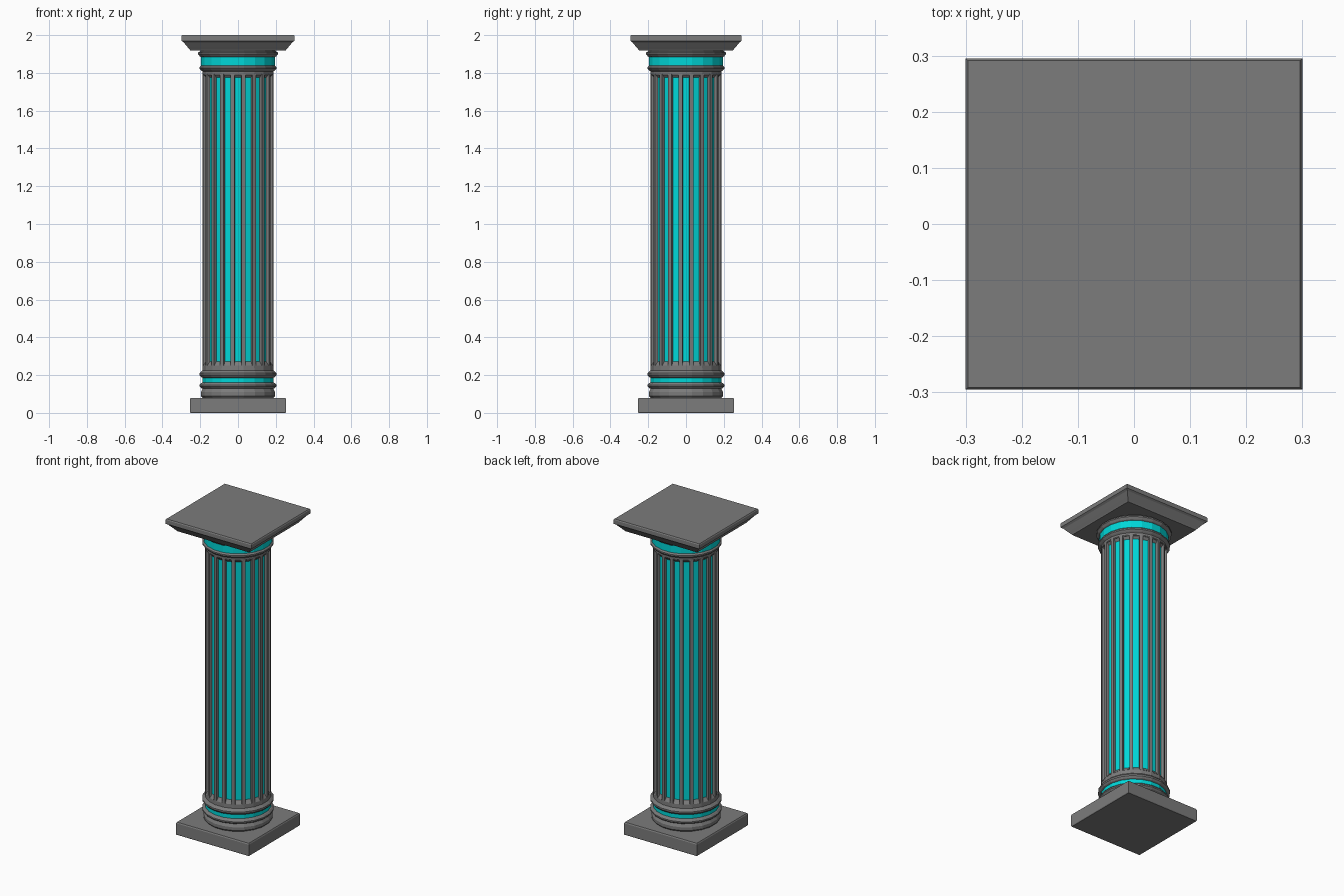
import bpy, bmesh, math

if "Cube" in bpy.data.objects:
    bpy.data.objects.remove(bpy.data.objects["Cube"])

SIDES = 20
PITCH = 2 * math.pi / SIDES


def material(name, rgb):
    m = bpy.data.materials.new(name)
    m.diffuse_color = (*rgb, 1.0)
    m.use_nodes = True
    m.node_tree.nodes["Principled BSDF"].inputs["Base Color"].default_value = m.diffuse_color
    return m


STONE = material("grey stone", (0.20, 0.20, 0.20))
CYAN = material("cyan inlay", (0.0, 0.68, 0.69))


def loft(name, rings, paint=None):
    """Skin a stack of point rings, cap both ends; paint(row, column) gives the material index."""
    bm = bmesh.new()
    rows = [[bm.verts.new(p) for p in ring] for ring in rings]
    n = len(rows[0])
    for r in range(len(rows) - 1):
        for c in range(n):
            d = (c + 1) % n
            f = bm.faces.new((rows[r][c], rows[r][d], rows[r + 1][d], rows[r + 1][c]))
            f.material_index = paint(r, c) if paint else 0
    bm.faces.new(rows[0][::-1])
    bm.faces.new(rows[-1])
    bmesh.ops.recalc_face_normals(bm, faces=bm.faces)
    me = bpy.data.meshes.new(name)
    bm.to_mesh(me)
    bm.free()
    me.materials.append(STONE)
    me.materials.append(CYAN)
    ob = bpy.data.objects.new(name, me)
    bpy.context.collection.objects.link(ob)
    return ob


def turned(name, profile, cyan_row):
    rings = [[(r * math.cos((i + .5) * PITCH), r * math.sin((i + .5) * PITCH), z)
              for i in range(SIDES)] for r, z in profile]
    return loft(name, rings, lambda row, col: int(row == cyan_row))


def square(name, profile):
    rings = [[(x, -y, z), (x, y, z), (-x, y, z), (-x, -y, z)] for x, y, z in profile]
    return loft(name, rings)


# Square foot slab
square("plinth", [(.252, .252, 0), (.255, .255, .005), (.255, .255, .073), (.251, .251, .08)])

# Moulded base with an inlaid band
turned("base_mouldings", [
    (.188, .078), (.199, .09), (.199, .11), (.189, .128), (.198, .132), (.206, .14),
    (.206, .148), (.197, .158), (.190, .161), (.190, .186), (.198, .19), (.206, .2),
    (.206, .21), (.196, .22), (.190, .225), (.189, .252)], 8)

# Fluted shaft: each pitch has a ridge and a recessed inlaid floor, sloping out at both ends
R_RIDGE, R_FLOOR = .189, .173


def shaft_ring(z, floor):
    pts = []
    for i in range(SIDES):
        a = i * PITCH
        for off, r in ((-.33, R_RIDGE), (-.31, floor), (.31, floor), (.33, R_RIDGE)):
            t = a + off * PITCH
            pts.append((r * math.cos(t), r * math.sin(t), z))
    return pts


loft("fluted_shaft",
     [shaft_ring(.25, R_RIDGE), shaft_ring(.272, R_FLOOR),
      shaft_ring(1.775, R_FLOOR), shaft_ring(1.795, R_RIDGE)],
     lambda row, col: int(row == 1 and col % 4 == 1))

# Neck mouldings with an inlaid band
turned("neck_mouldings", [
    (.189, 1.79), (.190, 1.808), (.198, 1.814), (.206, 1.822), (.206, 1.83), (.198, 1.839),
    (.198, 1.884), (.205, 1.888), (.215, 1.9), (.215, 1.908), (.203, 1.914), (.200, 1.925)], 5)

# Flared square top slab
square("capital_slab", [
    (.252, .248, 1.918), (.256, .252, 1.924), (.268, .264, 1.938), (.288, .284, 1.962),
    (.300, .295, 1.970), (.300, .295, 1.994), (.296, .291, 2.0)])
